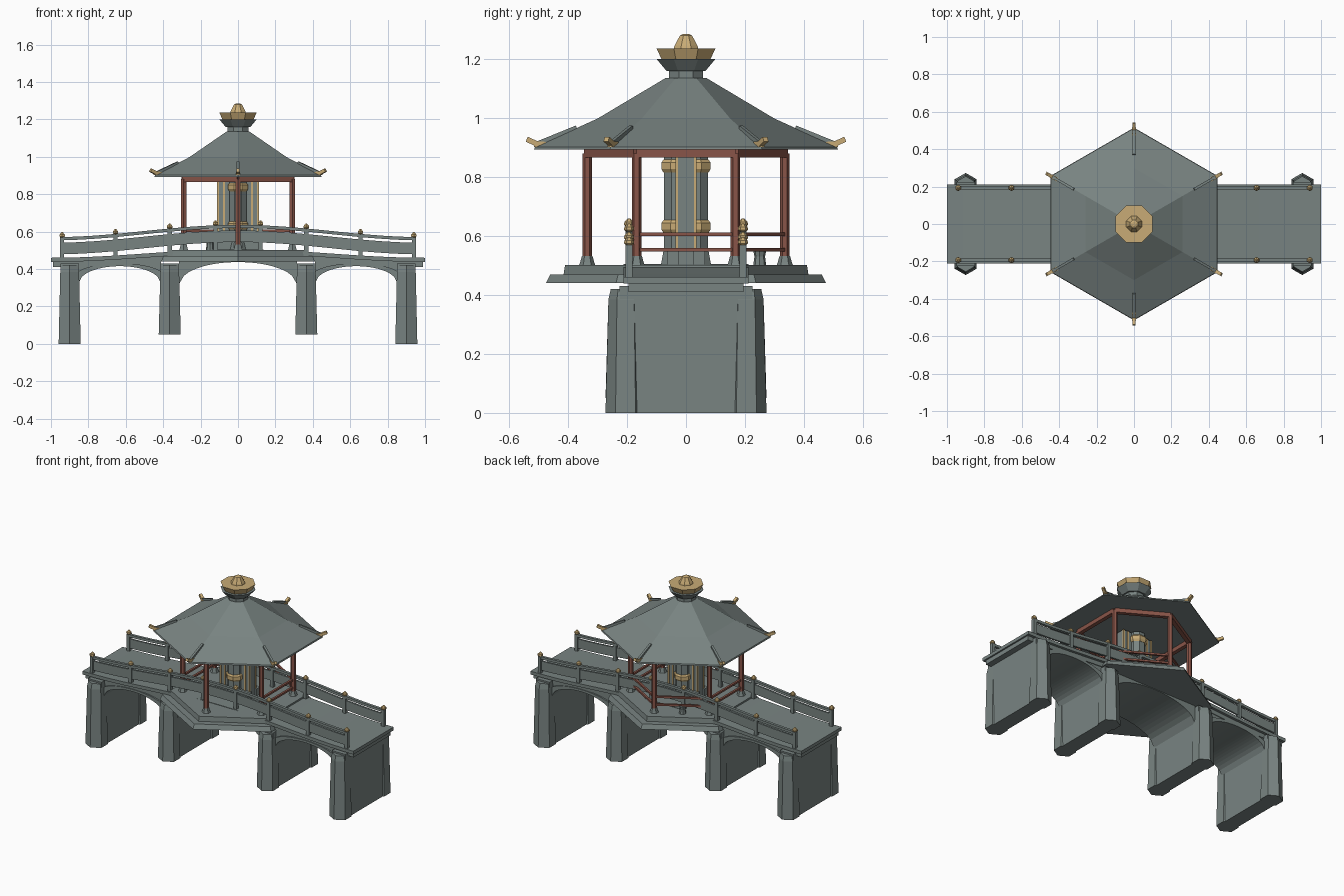
import bpy, bmesh, math
from math import cos, sin, pi
from mathutils import Vector, Matrix

cube = bpy.data.objects.get("Cube")
if cube:
    bpy.data.objects.remove(cube, do_unlink=True)


def material(name, r, g, b):
    m = bpy.data.materials.new(name)
    m.use_nodes = True
    m.diffuse_color = (r, g, b, 1)
    m.node_tree.nodes["Principled BSDF"].inputs["Base Color"].default_value = (r, g, b, 1)
    return m


STONE = material("grey stone", .19, .23, .222)
GOLD = material("pale gold", .58, .41, .18)
WOOD = material("red wood", .25, .09, .065)


def finish(name, bm, mat):
    bmesh.ops.recalc_face_normals(bm, faces=bm.faces)
    mesh = bpy.data.meshes.new(name)
    bm.to_mesh(mesh)
    bm.free()
    mesh.materials.append(mat)
    ob = bpy.data.objects.new(name, mesh)
    bpy.context.collection.objects.link(ob)
    return ob


def turned(name, rings, sides, mat, x=0, y=0, turn=pi / 2):
    """Faceted solid from (radius, height) rings."""
    bm = bmesh.new()
    loops = [[bm.verts.new((x + r * cos(turn + 2 * pi * i / sides),
                            y + r * sin(turn + 2 * pi * i / sides), z))
              for i in range(sides)] for r, z in rings]
    for a, b in zip(loops, loops[1:]):
        for i in range(sides):
            j = (i + 1) % sides
            bm.faces.new((a[i], a[j], b[j], b[i]))
    bm.faces.new(loops[0])
    bm.faces.new(loops[-1])
    return finish(name, bm, mat)


def beam(name, a, b, w, h, mat):
    """Box of section w by h from a to b, kept upright."""
    a, b = Vector(a), Vector(b)
    d = (b - a).normalized()
    side = Vector((0, 0, 1)).cross(d).normalized()
    up = d.cross(side)
    m = Matrix((d * (b - a).length, side * w, up * h)).transposed().to_4x4()
    m.translation = (a + b) / 2
    bm = bmesh.new()
    bmesh.ops.create_cube(bm, size=1, matrix=m)
    return finish(name, bm, mat)


def box(name, x0, x1, y0, y1, z0, z1, mat):
    ym, zm = (y0 + y1) / 2, (z0 + z1) / 2
    return beam(name, (x0, ym, zm), (x1, ym, zm), y1 - y0, z1 - z0, mat)


def strip(name, x0, x1, y0, y1, low, high, n=24, mat=STONE):
    """Solid whose lower and upper heights follow functions of x."""
    bm = bmesh.new()
    rows = []
    for i in range(n + 1):
        x = x0 + (x1 - x0) * i / n
        rows.append([bm.verts.new(p) for p in ((x, y0, low(x)), (x, y1, low(x)),
                                               (x, y1, high(x)), (x, y0, high(x)))])
    for a, b in zip(rows, rows[1:]):
        for k in range(4):
            bm.faces.new((a[k], a[(k + 1) % 4], b[(k + 1) % 4], b[k]))
    bm.faces.new(rows[0])
    bm.faces.new(rows[-1])
    return finish(name, bm, mat)


def hump(x):
    return (1 + cos(pi * x)) / 2


def deck(offset):
    return lambda x: .46 + offset + .045 * hump(x)


def rail(height):
    return lambda x: height + .066 * hump(x)


def arch(mid, half, spring, crown):
    return lambda x: spring + (crown - spring) * math.sqrt(max(0, 1 - ((x - mid) / half) ** 2))


# Curved bridge deck
strip("deck_slab", -1, 1, -.212, .212, deck(-.022), deck(0))
strip("deck_underside", -.99, .99, -.195, .195, deck(-.05), deck(-.02))

# Piers with pointed ends
for s in (-1, 1):
    for label, x, z0 in (("outer", .9, 0), ("inner", .365, .05)):
        x *= s
        box(label + "_pier_wall", x - .05, x + .05, -.225, .225, z0, .43, STONE)
        for e in (-1, 1):
            turned(label + "_pier_end", [(.068, z0), (.058, .385), (.05, .42)], 6, STONE, x, e * .205)
    # Outer vaults
    strip("outer_vault", s * .632 - .22, s * .632 + .22, -.19, .19,
          arch(s * .632, .218, .325, .415), deck(-.035))
    strip("outer_arch_ring", s * .632 - .22, s * .632 + .22, -.2, .2,
          arch(s * .632, .218, .325, .415), arch(s * .632, .24, .36, .43))
strip("central_vault", -.315, .315, -.19, .19, arch(0, .312, .32, .437), deck(-.03))

# Hexagonal platform under the pavilion
turned("platform_step", [(.475, .44), (.46, .47)], 6, STONE)
turned("platform_top", [(.415, .47), (.41, .502)], 6, STONE)

# Stone railings with gold caps
for s in (-1, 1):
    y = s * .193
    strip("railing_top_bar", -.94, .94, y - .009, y + .009, rail(.553), rail(.57))
    strip("railing_panel", -.94, .94, y - .006, y + .006, rail(.478), rail(.54))
    for px in (.94, .655, .365, .12):
        for x in (-px, px):
            top = rail(.568)(x)
            box("railing_post", x - .011, x + .011, y - .012, y + .012, deck(-.01)(x), top, STONE)
            turned("railing_cap", [(.011, top), (.017, top + .006), (.016, top + .016),
                                   (.004, top + .028)], 6, GOLD, x, y)


def corner(i, r, z):
    a = pi / 2 + i * pi / 3
    return (r * cos(a), r * sin(a), z)


# Pavilion frame
for i in range(6):
    x, y, z = corner(i, .335, 0)
    turned("post_base", [(.028, .5), (.024, .51), (.018, .532)], 6, STONE, x, y)
    turned("pavilion_post", [(.016, .53), (.016, .88)], 6, WOOD, x, y)
    beam("top_beam", corner(i, .335, .881), corner(i + 1, .335, .881), .026, .03, WOOD)
    # Low wooden rails leave the two front bays open
    if i not in (2, 3):
        for z in (.553, .605):
            beam("wooden_rail", corner(i, .335, z), corner(i + 1, .335, z), .014, .012, WOOD)

# Roof, corner ridges and finial
turned("roof", [(.515, .893), (.512, .902), (.3, .998), (.07, 1.135)], 6, STONE)
for i in range(6):
    beam("corner_ridge", corner(i, .37, .965), corner(i, .505, .91), .014, .02, STONE)
    beam("gold_eave_tip", corner(i, .475, .909), corner(i, .515, .912), .02, .02, GOLD)
    beam("gold_eave_horn", corner(i, .505, .912), corner(i, .54, .928), .018, .018, GOLD)
turned("roof_neck", [(.062, 1.12), (.062, 1.165)], 8, STONE, turn=pi / 8)
turned("finial_cup", [(.072, 1.16), (.108, 1.2)], 8, STONE, turn=pi / 8)
turned("finial_bowl", [(.09, 1.2), (.108, 1.236)], 8, GOLD, turn=pi / 8)
turned("finial_tip", [(.047, 1.23), (.042, 1.245), (.022, 1.28), (.012, 1.284)], 8, GOLD, turn=pi / 8)

# Central shrine pillar with gold edging and bands
box("pillar_core", -.108, .108, -.03, .03, .5, .88, STONE)
for s in (-1, 1):
    turned("pillar_column", [(.06, .5), (.048, .56), (.048, .88)], 8, STONE, 0, s * .03, pi / 8)
    for z in (.61, .815):
        turned("pillar_band", [(.05, z), (.058, z + .012), (.058, z + .034), (.05, z + .044)],
               8, GOLD, 0, s * .03, pi / 8)
    for x in (-.106, -.075, .075, .106):
        box("gold_edging", x - .005, x + .005, s * .031 - .004, s * .031 + .004, .52, .88, GOLD)
    box("pillar_foot", -.12, .12, s * .045 - .02, s * .045 + .02, .5, .55, STONE)
turned("stool", [(.022, .5), (.018, .53), (.022, .55)], 8, STONE, -.15, .25)
